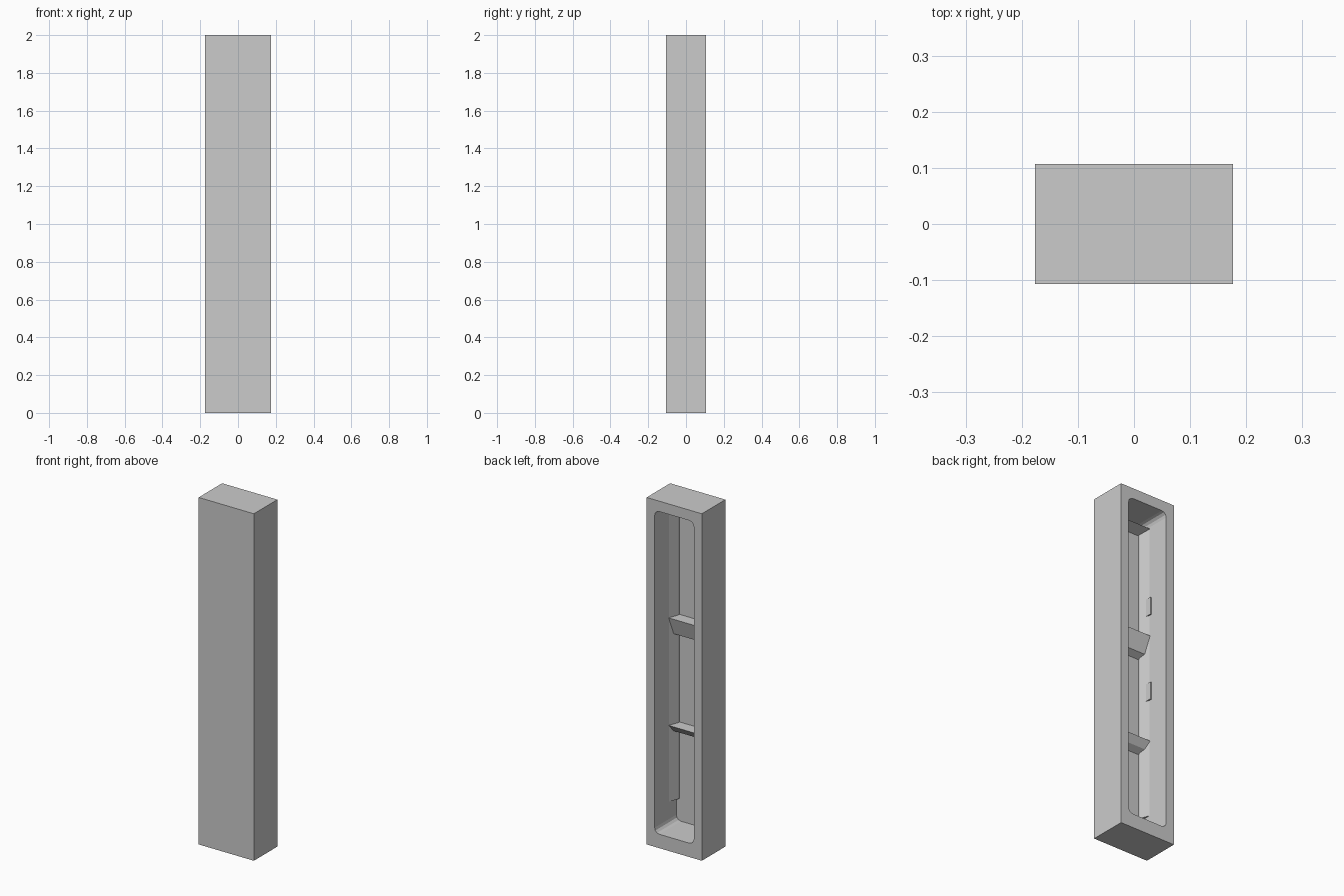
import bpy, bmesh, math
from mathutils import Vector

if "Cube" in bpy.data.objects:
    bpy.data.objects.remove(bpy.data.objects["Cube"])

W, D, H = 0.176, 0.107, 2.0          # half width, half depth, height
FRONT_IN = -0.090                    # inner face of the front wall
STRIP_Y = -0.022                     # where the corner strips leave the side walls
OPEN_X, OPEN_Z0, OPEN_Z1 = 0.125, 0.08, 1.94


def prism(name, profile, direction):
    """Extrude a closed planar profile along a vector."""
    bm = bmesh.new()
    face = bm.faces.new([bm.verts.new(p) for p in profile])
    ext = bmesh.ops.extrude_face_region(bm, geom=[face])
    moved = [g for g in ext["geom"] if isinstance(g, bmesh.types.BMVert)]
    bmesh.ops.translate(bm, verts=moved, vec=Vector(direction))
    bmesh.ops.recalc_face_normals(bm, faces=bm.faces)
    mesh = bpy.data.meshes.new(name)
    bm.to_mesh(mesh)
    bm.free()
    obj = bpy.data.objects.new(name, mesh)
    bpy.context.collection.objects.link(obj)
    return obj


def box(name, x, y, z):
    return prism(name, [(x[0], y[0], z[0]), (x[1], y[0], z[0]),
                        (x[1], y[1], z[0]), (x[0], y[1], z[0])],
                 (0, 0, z[1] - z[0]))


def rounded_rect(hx, z0, z1, r, y, steps=3):
    pts = []
    for k, (cx, cz) in enumerate([(hx - r, z1 - r), (r - hx, z1 - r),
                                  (r - hx, z0 + r), (hx - r, z0 + r)]):
        for i in range(steps + 1):
            a = math.pi / 2 * (k + i / steps)
            pts.append((cx + r * math.cos(a), y, cz + r * math.sin(a)))
    return pts


# Case: tall box hollowed from the back through a rounded opening
case = box("case", (-W, W), (-D, D), (0, H))
cutter = prism("opening_cutter",
               rounded_rect(OPEN_X, OPEN_Z0, OPEN_Z1, 0.03, FRONT_IN), (0, 0.3, 0))
cutter.hide_render = True
cutter.hide_set(True)
mod = case.modifiers.new("opening", "BOOLEAN")
mod.operation = "DIFFERENCE"
mod.solver = "EXACT"
mod.object = cutter

# Bevelled strips filling both front inside corners
for side, label in ((-1, "left"), (1, "right")):
    prism(label + "_corner_strip",
          [(side * 0.126, FRONT_IN - 0.002, 0.21), (side * 0.126, STRIP_Y, 0.21),
           (side * 0.105, FRONT_IN + 0.012, 0.21), (side * 0.105, FRONT_IN - 0.002, 0.21)],
          (0, 0, 1.69))

# Sloping wedge under the top
prism("top_wedge", [(-0.126, FRONT_IN - 0.002, 1.88), (-0.126, STRIP_Y, 1.90),
                    (-0.126, FRONT_IN - 0.002, 1.93)], (0.252, 0, 0))

# Horizontal rails across the inside, sloping back underneath
for name, lo, hi in (("upper_rail", 1.15, 1.27), ("lower_rail", 0.59, 0.65)):
    prism(name, [(-OPEN_X, FRONT_IN - 0.002, lo), (-OPEN_X, STRIP_Y - 0.03, lo + 0.02),
                 (-OPEN_X, STRIP_Y, hi), (-OPEN_X, FRONT_IN - 0.002, hi)],
          (2 * OPEN_X, 0, 0))

# Two hinge plates on one side wall
for name, z in (("upper_hinge", 1.44), ("lower_hinge", 0.94)):
    box(name, (-0.126, -0.117), (STRIP_Y - 0.03, STRIP_Y + 0.012), (z - 0.05, z + 0.05))
